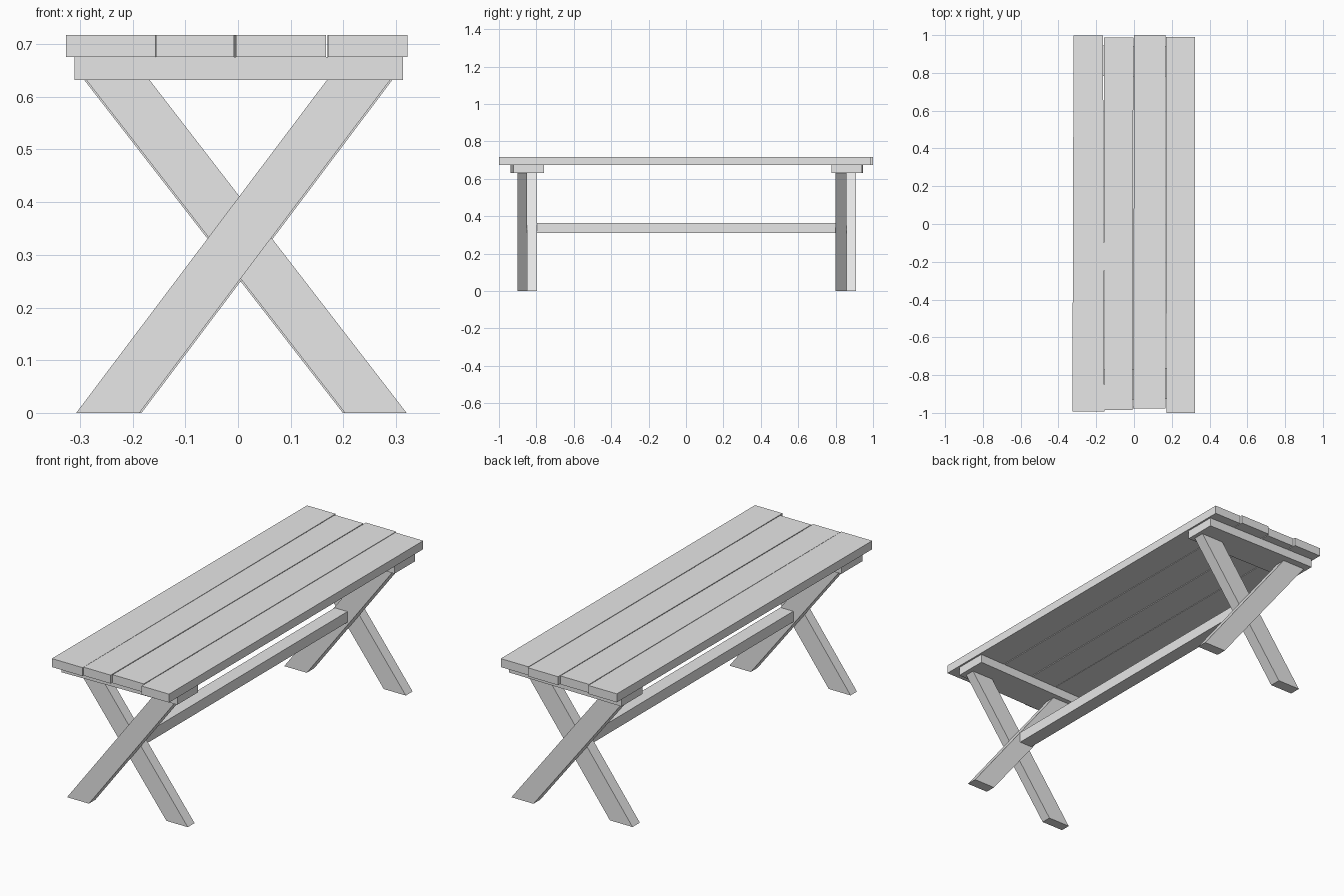
import bpy
import bmesh

cube = bpy.data.objects.get("Cube")
if cube:
    bpy.data.objects.remove(cube, do_unlink=True)

# Single pale grey finish
grey = bpy.data.materials.new("pale grey")
grey.use_nodes = True
COLOR = (0.8, 0.8, 0.8, 1)
grey.diffuse_color = COLOR
grey.node_tree.nodes["Principled BSDF"].inputs["Base Color"].default_value = COLOR


def prism(name, outline, offset):
    """Extrude a flat polygon along an offset vector."""
    bm = bmesh.new()
    face = bm.faces.new([bm.verts.new(p) for p in outline])
    new = bmesh.ops.extrude_face_region(bm, geom=[face])["geom"]
    verts = [v for v in new if isinstance(v, bmesh.types.BMVert)]
    bmesh.ops.translate(bm, verts=verts, vec=offset)
    bmesh.ops.recalc_face_normals(bm, faces=bm.faces)
    mesh = bpy.data.meshes.new(name)
    bm.to_mesh(mesh)
    bm.free()
    mesh.materials.append(grey)
    obj = bpy.data.objects.new(name, mesh)
    bpy.context.collection.objects.link(obj)
    return obj


TOP, PLANK_BASE, BEAM_BASE = 0.717, 0.675, 0.632

# Table top: four slightly uneven planks
# (front y, back y, front left/right x, back left/right x)
planks = [
    (-0.992, 0.998, -0.326, -0.157, -0.320, -0.164),
    (-0.985, 0.987, -0.156, -0.008, -0.160, -0.003),
    (-0.976, 1.000, -0.004, 0.167, 0.001, 0.167),
    (-1.000, 0.990, 0.171, 0.322, 0.170, 0.322),
]
for i, (y0, y1, fl, fr, bl, br) in enumerate(planks, 1):
    prism(f"top_plank_{i}",
          [(fl, y0, PLANK_BASE), (fr, y0, PLANK_BASE),
           (br, y1, PLANK_BASE), (bl, y1, PLANK_BASE)],
          (0, 0, TOP - PLANK_BASE))


# Cross beams under the top, each turned slightly
def beam(name, y_left, y_right, width):
    prism(name,
          [(-0.31, y_left, BEAM_BASE), (0.313, y_right, BEAM_BASE),
           (0.313, y_right + width, BEAM_BASE), (-0.31, y_left + width, BEAM_BASE)],
          (0, 0, PLANK_BASE - BEAM_BASE))


beam("front_cross_beam", -0.937, -0.922, 0.163)
beam("back_cross_beam", 0.785, 0.778, 0.162)


# Crossed legs: sloping boards cut level at floor and beam
def leg(name, bottom, top, y0, y1):
    prism(name,
          [(bottom[0], y0, 0), (bottom[1], y0, 0),
           (top[1], y0, BEAM_BASE), (top[0], y0, BEAM_BASE)],
          (0, y1 - y0, 0))


for end, y0, y1, y2, slip in (("front", -0.90, -0.85, -0.797, 0),
                              ("back", 0.80, 0.857, 0.91, 0.004)):
    leg(f"{end}_leg_rising", (-0.307, -0.187 + slip), (0.169, 0.289 + slip), y0, y1)
    leg(f"{end}_leg_falling", (0.203 - slip, 0.320), (-0.288 - slip, -0.168), y1, y2)

# Stretcher bar between the leg pairs
prism("stretcher",
      [(-0.03, -0.80, 0.31), (0.04, -0.80, 0.31),
       (0.04, -0.80, 0.363), (-0.03, -0.80, 0.363)],
      (0, 1.60, 0))
